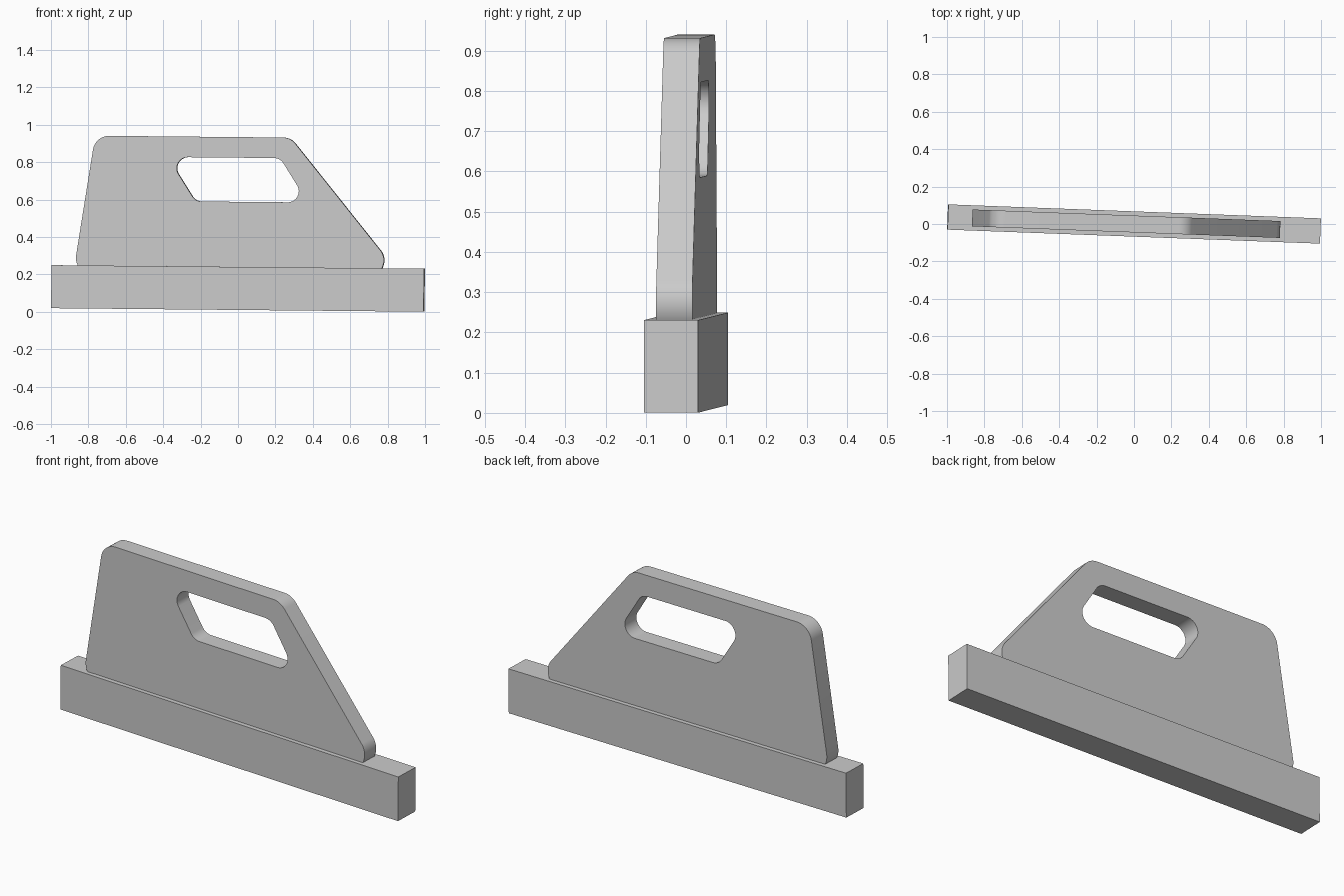
import bpy
import bmesh
import math
from mathutils import Vector

cube = bpy.data.objects.get("Cube")
if cube:
    bpy.data.objects.remove(cube, do_unlink=True)

# Shared placement: the whole tool sits slightly turned and tilted
CENTRE = (0, 0, 0.125)
TILT = (0, 0.0095, -0.0375)

grey = bpy.data.materials.new("plain grey")
grey.use_nodes = True
grey.diffuse_color = (0.6, 0.6, 0.6, 1)
grey.node_tree.nodes["Principled BSDF"].inputs["Base Color"].default_value = (0.6, 0.6, 0.6, 1)


def add_part(name, bm):
    """Turn a bmesh into a placed, coloured object."""
    bmesh.ops.recalc_face_normals(bm, faces=bm.faces)
    mesh = bpy.data.meshes.new(name)
    bm.to_mesh(mesh)
    bm.free()
    mesh.materials.append(grey)
    obj = bpy.data.objects.new(name, mesh)
    bpy.context.collection.objects.link(obj)
    obj.location = CENTRE
    obj.rotation_euler = TILT
    return obj


def rounded(corners, radius, steps=12):
    """Replace each corner of a polygon with a tangent arc."""
    points = []
    for i, corner in enumerate(corners):
        p = Vector(corner)
        u = (Vector(corners[i - 1]) - p).normalized()
        v = (Vector(corners[(i + 1) % len(corners)]) - p).normalized()
        half = u.angle(v) / 2
        centre = p + (u + v).normalized() * radius / math.sin(half)
        start = p + u * radius / math.tan(half) - centre
        end = p + v * radius / math.tan(half) - centre
        for s in range(steps + 1):
            points.append(centre + start.lerp(end, s / steps).normalized() * radius)
    return points


def add_plate(name, loops, thickness):
    """Fill an outline with its holes and extrude it through its thickness."""
    bm = bmesh.new()
    for loop in loops:
        verts = [bm.verts.new((x, -thickness / 2, z)) for x, z in loop]
        for i, vert in enumerate(verts):
            bm.edges.new((verts[i - 1], vert))
    bmesh.ops.triangle_fill(bm, use_beauty=True, edges=bm.edges[:])
    out = bmesh.ops.extrude_face_region(bm, geom=bm.faces[:])
    moved = [g for g in out["geom"] if isinstance(g, bmesh.types.BMVert)]
    bmesh.ops.translate(bm, verts=moved, vec=(0, thickness, 0))
    return add_part(name, bm)


# Base bar
bm = bmesh.new()
bmesh.ops.create_cube(bm, size=1)
bmesh.ops.scale(bm, verts=bm.verts, vec=(1.993, 0.135, 0.23))
add_part("base_bar", bm)

# Upright plate with a hand hole, its foot sunk into the bar
outline = rounded([(-0.881, 0.07), (0.876, 0.07), (0.275, 0.809), (-0.77, 0.809)], 0.086)
hand_hole = rounded([(-0.23, 0.463), (0.37, 0.463), (0.221, 0.699), (-0.381, 0.699)], 0.059)
plate = add_plate("handle_plate", [outline, hand_hole], 0.09)

# Smooth the rounded corners, keep the rims sharp
bpy.ops.object.select_all(action="DESELECT")
plate.select_set(True)
bpy.context.view_layer.objects.active = plate
bpy.ops.object.shade_smooth_by_angle(angle=math.radians(30))
